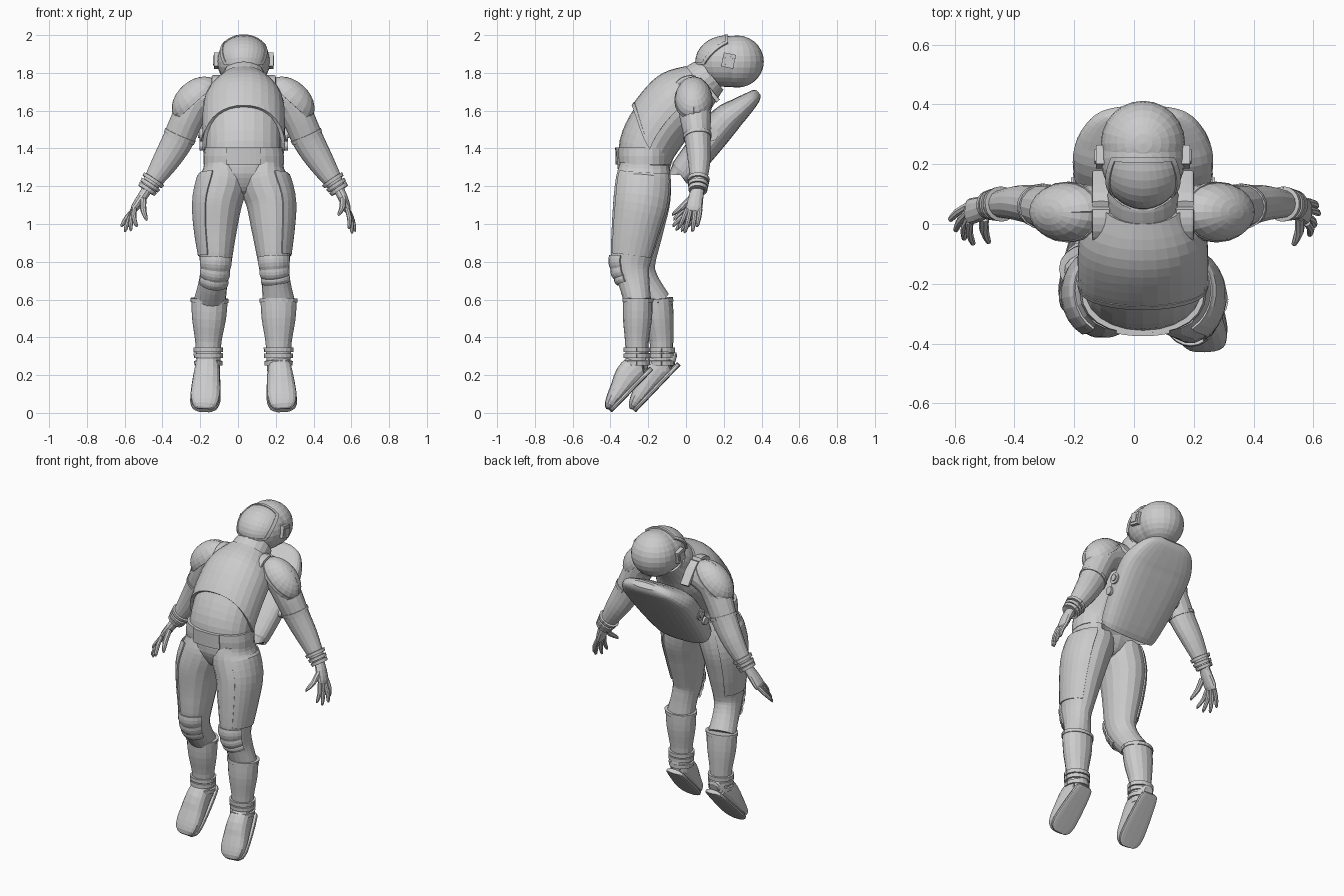
import bpy, bmesh
from math import sin, cos, tan, pi, radians
from mathutils import Vector, Matrix

if "Cube" in bpy.data.objects:
    bpy.data.objects.remove(bpy.data.objects["Cube"])

CX = 0.03  # body centre line


def add(name, verts, faces, thick=0):
    me = bpy.data.meshes.new(name)
    me.from_pydata([tuple(v) for v in verts], [], faces)
    bm = bmesh.new()
    bm.from_mesh(me)
    bmesh.ops.recalc_face_normals(bm, faces=bm.faces)
    bm.to_mesh(me)
    bm.free()
    ob = bpy.data.objects.new(name, me)
    bpy.context.collection.objects.link(ob)
    if thick:
        m = ob.modifiers.new("thickness", 'SOLIDIFY')
        m.thickness, m.offset = thick, 0
    return ob


def sample(rings, t):
    """Catmull-Rom through rings (x, y, z, rx, ry)."""
    n = len(rings)
    i = max(0, min(int(t), n - 2))
    f = t - i
    a, b, c, d = (rings[max(0, min(n - 1, i + k))] for k in (-1, 0, 1, 2))
    return [0.5 * (2*q + (r-p)*f + (2*p-5*q+4*r-s)*f*f + (3*q-p-3*r+s)*f**3)
            for p, q, r, s in zip(a, b, c, d)]


def surface(rings, ref=(1, 0, 0), power=2.0):
    """Returns f(t, angle, offset) on the tube; angle -90 degrees is the front."""
    def f(t, a, off=0):
        s = sample(rings, t)
        e = 0.02
        T = (Vector(sample(rings, min(t + e, len(rings) - 1))[:3]) -
             Vector(sample(rings, max(t - e, 0))[:3])).normalized()
        u = Vector(ref)
        u = (u - T * u.dot(T)).normalized()
        v = T.cross(u)
        if v.y < -0.3:
            v = -v
        sp = lambda x: abs(x) ** (2 / power) * (1 if x > 0 else -1)
        return Vector(s[:3]) + u * (s[3]+off) * sp(cos(a)) + v * (s[4]+off) * sp(sin(a))
    return f


def loft(name, rings, sides=18, sub=3, ref=(1, 0, 0), power=2.0):
    f = surface(rings, ref, power)
    m = (len(rings) - 1) * sub + 1
    verts = [f(i / sub, 2 * pi * j / sides) for i in range(m) for j in range(sides)]
    faces = [(i*sides+j, i*sides+(j+1) % sides, (i+1)*sides+(j+1) % sides, (i+1)*sides+j)
             for i in range(m - 1) for j in range(sides)]
    faces += [tuple(range(sides)), tuple(range((m-1)*sides, m*sides))]
    return add(name, verts, faces)


def patch(name, f, nu, nv, thick):
    """Open shell from f(u, v) with u, v in 0..1."""
    verts = [f(i / nu, j / nv) for i in range(nu + 1) for j in range(nv + 1)]
    w = nv + 1
    faces = [(i*w+j, i*w+j+1, (i+1)*w+j+1, (i+1)*w+j) for i in range(nu) for j in range(nv)]
    return add(name, verts, faces, thick)


def band(name, rings, t, width, off, ref=(1, 0, 0)):
    f = surface(rings, ref)
    c, d = Vector(sample(rings, t)[:3]), Vector(sample(rings, t + 0.05)[:3])
    dt = 0.05 * width / (d - c).length
    return patch(name, lambda u, v: f(t + (u - .5) * dt, 2*pi*v, off), 1, 18, 0.018)


def box(name, loc, size, rot=(0, 0, 0)):
    bpy.ops.mesh.primitive_cube_add(size=1, location=loc, rotation=rot)
    ob = bpy.context.object
    ob.name, ob.scale = name, size
    m = ob.modifiers.new("bevel", 'BEVEL')
    m.width, m.segments = 0.008, 2
    return ob


# torso leaning back, pelvis, belt
TORSO = [(CX, -.22, 1.33, .2, .14), (CX, -.195, 1.43, .198, .155), (CX, -.12, 1.55, .2, .162),
         (CX, -.02, 1.65, .188, .165), (CX, .08, 1.73, .125, .115), (CX, .14, 1.78, .1, .09)]
loft("torso", TORSO, 24, 4, power=2.1)
loft("pelvis", [(CX, -.22, 1.36, .2, .14), (CX, -.225, 1.26, .2, .135),
                (CX, -.23, 1.19, .12, .1), (CX, -.23, 1.16, .05, .06)], 20)
BELT = [(CX, -.222, 1.315, .213, .142), (CX, -.222, 1.36, .213, .146), (CX, -.222, 1.405, .206, .145)]
loft("belt", BELT, 24, 1, power=2.3)
bf = surface(BELT, power=2.3)
patch("belt_buckle", lambda u, v: bf(2*u, radians(-112 + 44*v), .002), 1, 6, .012)

# chest plate with arched lower edge and raised rim
tf = surface(TORSO, power=2.1)
low = lambda v: 1.8 - 1.05 * abs(2*v - 1) ** 2.2
ang = lambda v: radians(-90 + 95 * (2*v - 1))
patch("chest_plate", lambda u, v: tf(low(v) + u * (4.0 - low(v)), ang(v), .01), 10, 16, .018)
patch("chest_plate_rim", lambda u, v: tf(low(v) - .03 + u * .12, ang(v), .013), 1, 20, .016)
loft("collar", [(CX, .06, 1.735, .12, .115), (CX, .1, 1.765, .118, .11), (CX, .13, 1.785, .11, .1)], 20, 2)

# helmet: round back, stretched front shell with the face tilted upward
HC, R = Vector((CX, .22, 1.86)), Matrix.Rotation(radians(-42), 3, 'X')


def head(lon, lat, k=1.0):
    a, b = radians(lon), radians(lat)
    d = R @ Vector((tan(a), -1, tan(b))).normalized()
    return HC + k * Vector((d.x * .141, d.y * .166, d.z * .135))


for nm, y, size in (("helmet_front", .22, (.141, .166, .135)), ("helmet_back", .27, (.141, .142, .138))):
    bpy.ops.mesh.primitive_uv_sphere_add(segments=24, ring_count=14, radius=1, location=(CX, y, 1.86))
    bpy.context.object.name = nm
    bpy.context.object.scale = size
patch("visor", lambda u, v: head(-50 + 100*u, -44 + 88*v, 1.01), 10, 8, .006)
for s, (a0, a1, b0, b1) in {"top": (-57, 57, 43, 49), "bottom": (-57, 57, -50, -43),
                            "left": (-57, -49, -50, 49), "right": (49, 57, -50, 49)}.items():
    patch("visor_frame_" + s, lambda u, v: head(a0+(a1-a0)*u, b0+(b1-b0)*v, 1.025), 10, 8, .012)
for s in (-1, 1):
    box("ear_piece", (CX + s*.142, .225, 1.865), (.03, .065, .075), (radians(-12), 0, 0))
    box("ear_inset", (CX + s*.149, .225, 1.865), (.025, .04, .045), (radians(-12), 0, 0))

# backpack: leaning slab with a curved back and a sloping, arched top
D, N, O = Vector((0, .644, .765)), Vector((0, -.765, .644)), Vector((CX, .03, 1.21))
pack = []
for q, w, lo, hi in ((0, .17, .02, .14), (.02, .19, .002, .15), (.2, .22, -.003, .164), (.37, .235, -.001, .164),
                     (.46, .222, 0, .13), (.54, .18, .004, .095), (.58, .135, .012, .078), (.6, .08, .025, .06)):
    pack.append((*(O + D*q + N*(lo+hi)/2), w, (hi-lo)/2))
loft("backpack", pack, 28, 3, power=2.8)
for s in (-1, 1):
    for r, dep, q in ((.035, .02, .27), (.02, .035, .27), (.025, .02, .19)):
        p = O + D * q + N * .09
        bpy.ops.mesh.primitive_cylinder_add(vertices=16, radius=r, depth=dep,
                                            location=(CX + s*.224, p.y, p.z), rotation=(0, pi/2, 0))
        bpy.context.object.name = "backpack_dial"
    # harness straps over the shoulders
    loft("harness_strap", [(CX + s*.14, -.07, 1.7, .03, .012), (CX + s*.14, -.02, 1.765, .03, .012),
                           (CX + s*.14, .07, 1.765, .03, .012), (CX + s*.14, .17, 1.65, .03, .012)], 12, 4, power=5)

# arms, shoulder caps, cuffs, hands
Y = (0, 1, 0)
FINGERS = {  # base y and fingertip for each finger; the thumb is last
    1: ((.075, .61, .06, .985), (.05, .617, .035, .96), (.025, .603, -.005, .952), (.005, .588, -.035, .975),
        (.02, .535, -.067, 1.045)),
    -1: ((.065, .668, .015, .985), (.045, .65, -.02, .96), (.025, .622, -.048, .965), (.008, .592, -.065, .985),
         (.02, .54, -.06, 1.02))}
for s, side in ((1, "right"), (-1, "left")):
    mx = lambda x: .027 + s * (x - .027)
    ARM = [(mx(x), y, z, a, b) for x, y, z, a, b in (
        (.15, .04, 1.69, .085, .08), (.265, .045, 1.65, .09, .09), (.32, .05, 1.56, .082, .085),
        (.374, .062, 1.44, .068, .082), (.445, .07, 1.32, .058, .068), (.54, .063, 1.175, .036, .038))]
    loft("arm_" + side, ARM, 16, 4, Y)
    band("elbow_seam_" + side, ARM, 2.8, .02, -.004, Y)
    for t in (4.55, 4.72, 4.89):
        band("wrist_ring_" + side, ARM, t, .018, .004, Y)
    # shoulder cap: stretched half dome sloping down and outward
    M = Matrix.Rotation(s * radians(42), 3, 'Y')
    C = Vector((mx(.275), .04, 1.655))

    def dome(u, v, k=1):
        a, b = radians(92) * u, 2*pi*v
        return C + M @ Vector((.142*k*sin(a)*cos(b), .093*k*sin(a)*sin(b), .098*k*cos(a)))
    patch("shoulder_cap_" + side, dome, 7, 20, .012)
    patch("shoulder_cap_rim_" + side, lambda u, v: dome(.9 + .12*u, v, 1.03), 1, 20, .012)
    # hand
    o = 0 if s > 0 else .025
    loft("palm_" + side, [(mx(.53), .065, 1.19, .032, .028), (mx(.555+o/3), .052, 1.14, .04, .026),
                          (mx(.575+o), .042, 1.085, .044, .022), (mx(.582+o), .038, 1.065, .035, .014)], 12, 2, Y)
    for k, (by, tx, ty, tz) in enumerate(FINGERS[s]):
        r, bx, bz = (.013, .578+o, 1.08) if k < 4 else (.016, .555, 1.13)
        loft("finger_" + side if k < 4 else "thumb_" + side,
             [(mx(bx), by, bz, r, r), (mx((bx+tx)/2 + .008), (by+ty)/2, (bz+tz)/2, r, r),
              (mx(tx), ty, tz+.008, .009, .009), (mx(tx), ty, tz, .003, .003)], 8, 2, Y)

# legs: thigh panels, knee pads, boot shafts, ankle rings, feet
LEGS = {
    "right": (1, [(.14, -.22, 1.32, .1, .13), (.137, -.225, 1.24, .132, .147), (.172, -.237, 1.12, .13, .15),
                  (.183, -.264, .98, .113, .132), (.19, -.292, .8, .084, .106), (.2, -.277, .7, .076, .085),
                  (.215, -.255, .59, .085, .072)],
              (.215, -.26), (.238, -.175, .225, -.39)),
    "left": (-1, [(-.08, -.22, 1.32, .1, .13), (-.077, -.225, 1.24, .132, .147), (-.107, -.232, 1.12, .13, .15),
                  (-.117, -.245, .98, .113, .13), (-.118, -.262, .8, .084, .104), (-.13, -.23, .7, .076, .085),
                  (-.15, -.15, .59, .085, .072)],
             (-.157, -.13), (-.178, -.03, .25, -.265)),
}
for side, (s, leg, (ax, ay), (tx, hy, hz, ty)) in LEGS.items():
    loft("leg_" + side, leg, 18, 4)
    lf = surface(leg)
    mid = 0 if s > 0 else pi
    patch("thigh_panel_" + side, lambda u, v: lf(.6 + 3.2*u, mid + radians(-62 + 124*v), .003), 12, 9, .008)
    for k in range(3):
        patch("knee_pad_" + side, lambda u, v: lf(3.85 + .4*k + .39*u, radians(-150 + 120*v),
                                                  .003 + .006*sin(pi*u)), 4, 8, .01)
    kx, ky = leg[-1][:2]
    SHAFT = [(kx, ky, .605, .096, .078), (kx + (ax-kx)*.5, ky*.6 + ay*.4, .5, .09, .077),
             (ax, ay, .38, .07, .063), (ax, ay, .3, .065, .06), (ax, ay, .22, .06, .06)]
    loft("boot_shaft_" + side, SHAFT, 16, 3)
    band("boot_cuff_" + side, SHAFT, .12, .022, -.004)
    for t in (2.55, 2.95, 3.4):
        band("ankle_ring_" + side, SHAFT, t, .024, .003)
    # foot pointing down and forward; (along, height, half width)
    d = Vector((tx - ax, ty - hy, .004 - hz))
    L = d.length
    d.normalize()
    up = Vector((0, d.z, -d.y)).normalized()
    prof = ((0, .06, .03), (.04, .11, .052), (.18, .14, .062), (.38, .138, .07),
            (.6, .108, .076), (.8, .082, .078), (.94, .058, .066), (1.0, .034, .038))
    base = Vector((ax, hy, hz))
    loft("boot_" + side, [(*(base + d*L*q + up*(h/2 + .006)), w, h/2) for q, h, w in prof], 16, 2, power=2.5)
    loft("sole_" + side, [(*(base + d*L*q + up*.013), w + .002, .013) for q, h, w in prof], 16, 2, power=4)
